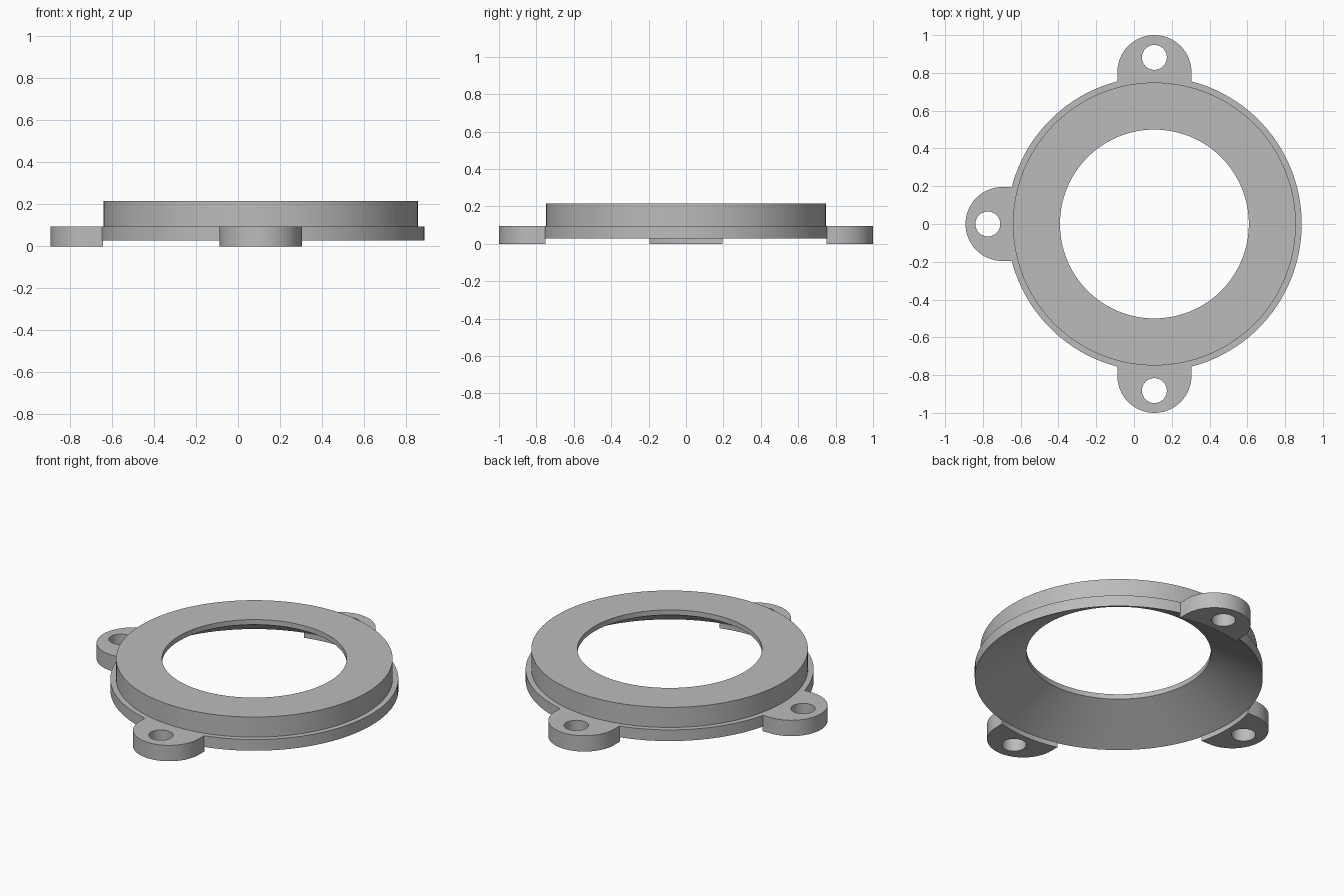
import bpy, bmesh
from math import sin, cos, pi, asin, radians
from mathutils import Matrix, Vector

cube = bpy.data.objects.get("Cube")
if cube:
    bpy.data.objects.remove(cube, do_unlink=True)

CENTRE_X = 0.108
RIM = 0.78          # flange radius
TAB_R = 0.196       # half width of a mounting tab
TAB_Y = 0.804       # centre of the tab's rounded end
HOLE_R, HOLE_Y = 0.066, 0.882
TAB_TOP = 0.095

grey = bpy.data.materials.new("plain grey")
grey.use_nodes = True
grey.diffuse_color = (0.5, 0.5, 0.5, 1)
grey.node_tree.nodes["Principled BSDF"].inputs["Base Color"].default_value = grey.diffuse_color


def finish(bm, name):
    bmesh.ops.recalc_face_normals(bm, faces=bm.faces[:])
    mesh = bpy.data.meshes.new(name)
    bm.to_mesh(mesh)
    bm.free()
    obj = bpy.data.objects.new(name, mesh)
    obj.location.x = CENTRE_X
    mesh.materials.append(grey)
    bpy.context.collection.objects.link(obj)
    bpy.ops.object.select_all(action='DESELECT')
    obj.select_set(True)
    bpy.context.view_layer.objects.active = obj
    bpy.ops.object.shade_smooth_by_angle(angle=radians(25))
    return obj


def arc(radius, cy, start, end, steps):
    return [Vector((radius * cos(a), cy + radius * sin(a), 0))
            for a in (start + (end - start) * i / steps for i in range(steps + 1))]


# Stepped ring with a conical underside, turned from one closed profile
def make_ring():
    bm = bmesh.new()
    profile = [(RIM, 0.028), (RIM, TAB_TOP), (0.749, TAB_TOP),
               (0.749, 0.215), (0.5, 0.215), (0.5, 0.185)]
    verts = [bm.verts.new((r, 0, z)) for r, z in profile]
    edges = [bm.edges.new((v, verts[i - 1])) for i, v in enumerate(verts)]
    bmesh.ops.spin(bm, geom=verts + edges, cent=(0, 0, 0), axis=(0, 0, 1),
                   angle=2 * pi, steps=128, use_merge=True)
    bmesh.ops.remove_doubles(bm, verts=bm.verts[:], dist=1e-4)
    return finish(bm, "stepped_ring")


# Rounded tab with a screw hole, its inner end following the flange
def make_tab(name, turn):
    bm = bmesh.new()
    inner = RIM - 0.004
    half = asin(TAB_R / inner)
    outline = arc(TAB_R, TAB_Y, 0, pi, 32) + arc(inner, 0, pi / 2 + half, pi / 2 - half, 12)
    hole = arc(HOLE_R, HOLE_Y, 0, 2 * pi, 32)[:-1]
    edges = []
    for loop in (outline, hole):
        verts = [bm.verts.new(p) for p in loop]
        edges += [bm.edges.new((v, verts[i - 1])) for i, v in enumerate(verts)]
    bmesh.ops.triangle_fill(bm, use_beauty=True, edges=edges, normal=(0, 0, 1))
    top = bmesh.ops.extrude_face_region(bm, geom=bm.faces[:])["geom"]
    bmesh.ops.translate(bm, vec=(0, 0, TAB_TOP),
                        verts=[g for g in top if isinstance(g, bmesh.types.BMVert)])
    bmesh.ops.rotate(bm, verts=bm.verts[:], cent=(0, 0, 0), matrix=Matrix.Rotation(turn, 3, 'Z'))
    return finish(bm, name)


make_ring()
for name, turn in (("back_tab", 0), ("right_tab", pi / 2), ("front_tab", pi)):
    make_tab(name, turn)
